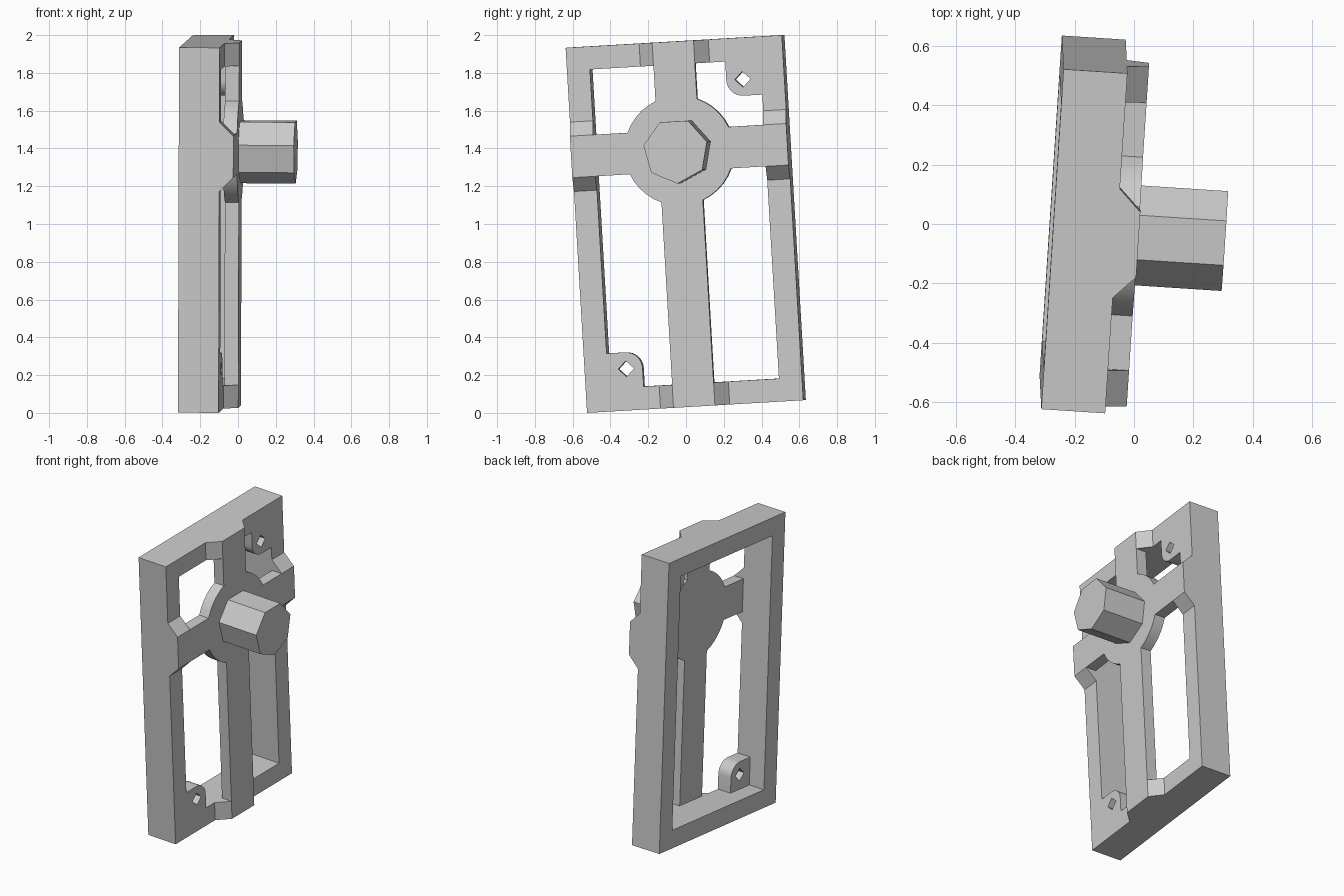
import bpy, bmesh
from math import sin, cos, asin, pi, radians
from mathutils import Matrix, Vector

if "Cube" in bpy.data.objects:
    bpy.data.objects.remove(bpy.data.objects["Cube"])

# Main dimensions: plate lies in local XY, thickness along Z
WIDTH, HEIGHT, DEPTH, BORDER = 1.149, 1.936, 0.2155, 0.122
RAISE, HALF_ARM, HUB_R = 0.074, 0.11, 0.29
HUB = Vector((WIDTH / 2, 1.358, DEPTH))

# Slight overall tilt of the whole part
across = Vector((0.075, 1.145, 0.067)).normalized()
out = across.cross(Vector((0.006, -0.112, 1.933))).normalized()
up = out.cross(across)
TILT = Matrix.Translation((-0.318, -0.51, 0.0015)) @ Matrix((across, up, out)).transposed().to_4x4()

grey = bpy.data.materials.new("plain grey")
grey.use_nodes = True
grey.diffuse_color = (0.6, 0.6, 0.6, 1)
grey.node_tree.nodes["Principled BSDF"].inputs["Base Color"].default_value = (0.6, 0.6, 0.6, 1)


def prism(name, loops, depth, place):
    """Extrude an outline (first loop) with optional holes along Z."""
    bm = bmesh.new()
    edges = []
    for loop in loops:
        verts = [bm.verts.new((x, y, 0)) for x, y in loop]
        edges += [bm.edges.new((a, b)) for a, b in zip(verts, verts[1:] + verts[:1])]
    if len(loops) == 1:
        faces = [bm.faces.new(verts)]
    else:
        fill = bmesh.ops.triangle_fill(bm, edges=edges, use_beauty=True)
        faces = [g for g in fill["geom"] if isinstance(g, bmesh.types.BMFace)]
    ext = bmesh.ops.extrude_face_region(bm, geom=faces, use_keep_orig=True)
    moved = [g for g in ext["geom"] if isinstance(g, bmesh.types.BMVert)]
    bmesh.ops.translate(bm, verts=moved, vec=(0, 0, depth))
    bm.transform(TILT @ place)
    bmesh.ops.recalc_face_normals(bm, faces=bm.faces)
    mesh = bpy.data.meshes.new(name)
    bm.to_mesh(mesh)
    bm.free()
    mesh.materials.append(grey)
    obj = bpy.data.objects.new(name, mesh)
    bpy.context.collection.objects.link(obj)
    return obj


def rect(x0, y0, x1, y1):
    return [(x0, y0), (x1, y0), (x1, y1), (x0, y1)]


def arc(cx, cy, r, start, end, steps):
    angles = [start + (end - start) * i / steps for i in range(steps + 1)]
    return [(cx + r * cos(a), cy + r * sin(a)) for a in angles]


def ring(cx, cy, r, sides, start):
    return arc(cx, cy, r, start, start + 2 * pi, sides)[:-1]


parts = []

# Rectangular frame
parts.append(prism("frame", [rect(0, 0, WIDTH, HEIGHT),
                             rect(BORDER, BORDER, WIDTH - BORDER, HEIGHT - BORDER)],
                   DEPTH, Matrix()))

# Two rounded corner tabs with square holes, in opposite corners
TAB, CORNER_R, TAB_DEPTH = 0.308, 0.087, 0.1
centre = TAB - CORNER_R
tab = [(BORDER, BORDER), (TAB, BORDER)] + arc(centre, centre, CORNER_R, 0, pi / 2, 8) + [(BORDER, TAB)]
hole = ring(centre, centre, 0.042, 4, 0)
lift = Matrix.Translation((0, 0, DEPTH - TAB_DEPTH))
turn = Matrix.Translation((WIDTH, HEIGHT, 0)) @ Matrix.Rotation(pi, 4, "Z")
parts.append(prism("lower_tab", [tab, hole], TAB_DEPTH, lift))
parts.append(prism("upper_tab", [tab, hole], TAB_DEPTH, turn @ lift))

# Raised cross with round hub, one outline
reaches = [WIDTH / 2, HEIGHT - HUB.y, WIDTH / 2, HUB.y]
gap = asin(HALF_ARM / HUB_R)
outline = []
for k, reach in enumerate(reaches):
    quarter = [(reach, -HALF_ARM), (reach, HALF_ARM)] + arc(0, 0, HUB_R, gap, pi / 2 - gap, 5)
    spin = Matrix.Rotation(k * pi / 2, 2)
    outline += [tuple(spin @ Vector(p)) for p in quarter]
parts.append(prism("cross_bridge", [outline], RAISE, Matrix.Translation(HUB)))

# Sloped feet on both sides of each arm where it sits on the frame
foot = [(HALF_ARM, 0), (HALF_ARM + RAISE, 0), (HALF_ARM, RAISE)]
for k, reach in enumerate(reaches):
    spin = Matrix.Translation(HUB) @ Matrix.Rotation(k * pi / 2, 4, "Z")
    for side in (1, -1):
        axes = Matrix(((0, 0, -1), (side, 0, 0), (0, 1, 0))).to_4x4()
        parts.append(prism("arm_foot", [foot], BORDER,
                           spin @ Matrix.Translation((reach, 0, 0)) @ axes))

# Seven-sided shaft
parts.append(prism("shaft", [ring(0, 0, 0.173, 7, -pi / 2)], 0.294,
                   Matrix.Translation(HUB + Vector((0, 0, RAISE)))))

# Smooth the rounded walls, keep hard edges
bpy.ops.object.select_all(action="DESELECT")
for obj in parts:
    obj.select_set(True)
bpy.context.view_layer.objects.active = parts[0]
bpy.ops.object.shade_smooth_by_angle(angle=radians(30))
